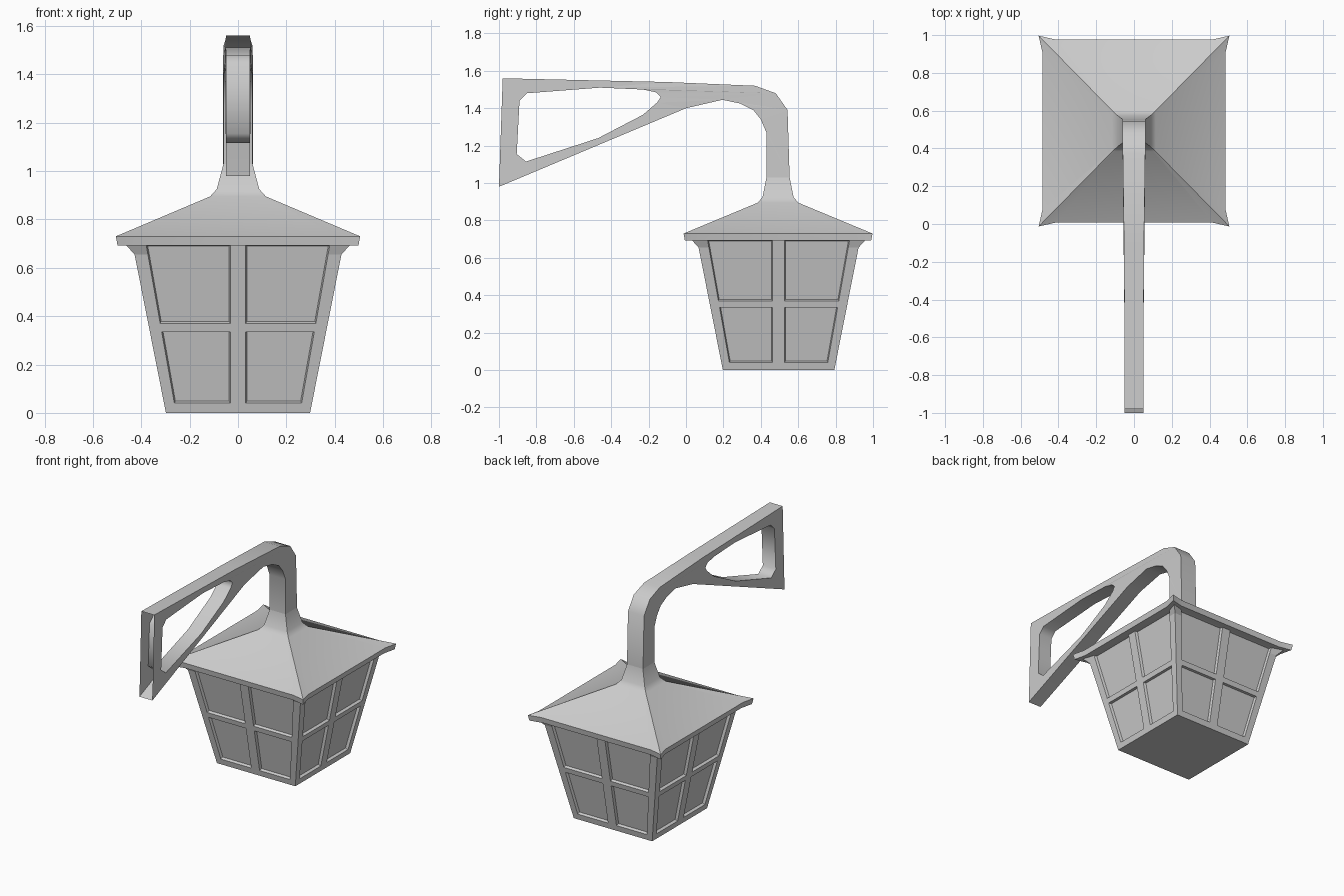
import bpy
import bmesh
import math

cube = bpy.data.objects.get("Cube")
if cube:
    bpy.data.objects.remove(cube)

CENTRE_Y = 0.495

grey = bpy.data.materials.new("plain_grey")
grey.use_nodes = True
GREY = (0.6, 0.6, 0.6, 1)
grey.diffuse_color = GREY
grey.node_tree.nodes["Principled BSDF"].inputs["Base Color"].default_value = GREY


def finish(name, bm, smooth_angle=None):
    mesh = bpy.data.meshes.new(name)
    bm.to_mesh(mesh)
    bm.free()
    mesh.materials.append(grey)
    obj = bpy.data.objects.new(name, mesh)
    bpy.context.collection.objects.link(obj)
    if smooth_angle:
        bpy.ops.object.select_all(action='DESELECT')
        obj.select_set(True)
        bpy.context.view_layer.objects.active = obj
        bpy.ops.object.shade_smooth_by_angle(angle=math.radians(smooth_angle))
    return obj


def turn(side, across, out):
    """Point on one of four sides, counter-clockwise from the front."""
    x, y = across, -out
    for _ in range(side):
        x, y = -y, x
    return x, y


def bridge(bm, low, high):
    n = len(low)
    return [bm.faces.new((low[i], low[(i + 1) % n], high[(i + 1) % n], high[i]))
            for i in range(n)]


# Tapered lantern body: four walls with recessed window panes
bm = bmesh.new()
rows = [0, 0.04, 0.335, 0.37, 0.655, 0.692]
rings = []
for z in rows:
    half = 0.298 + 0.198 * z
    frame = 0.042 + 0.02 * z
    ring = []
    for side in range(4):
        for across in (-half, frame - half, -0.032, 0.032, half - frame):
            flare = 1.06 if across == -half and z == rows[-1] else 1
            x, y = turn(side, across * flare, half * flare)
            ring.append(bm.verts.new((x, y + CENTRE_Y, z)))
    rings.append(ring)
panes = []
for row, (low, high) in enumerate(zip(rings, rings[1:])):
    for col, face in enumerate(bridge(bm, low, high)):
        if row in (1, 3, 4) and col % 5 in (1, 3):
            panes.append(face)
bm.faces.new(rings[0][::-1])
bm.faces.new(rings[-1])
bm.normal_update()
bmesh.ops.inset_region(bm, faces=panes, thickness=0.005, depth=-0.018,
                       use_even_offset=True)
finish("lantern_body", bm)

# Hipped roof with flared corners, sweeping up into the stem
bm = bmesh.new()
profile = [  # half width x, half width y, corner flare, height
    (0.478, 0.478, 0.02, 0.692), (0.485, 0.485, 0.02, 0.73),
    (0.115, 0.108, 0, 0.895), (0.088, 0.083, 0, 0.925), (0.06, 0.062, 0, 1.03)]
rings = []
for hx, hy, flare, z in profile:
    ring = []
    for side in range(4):
        for across in (-1, -0.86, 0.86):
            x, y = turn(side, across, 1)
            grow = flare if across == -1 else 0
            ring.append(bm.verts.new((x * (hx + grow), CENTRE_Y - 0.003 + y * (hy + grow), z)))
    rings.append(ring)
for low, high in zip(rings, rings[1:]):
    bridge(bm, low, high)
bm.faces.new(rings[0][::-1])
finish("roof", bm, 30)

# Wall bracket: side outline with a cut-out, open at the wall and at the stem
outline = [(-0.98, 1.56), (-0.1, 1.54), (0.37, 1.52), (0.48, 1.48), (0.543, 1.39),
           (0.554, 1.03), (0.43, 1.03), (0.43, 1.27), (0.4, 1.34), (0.36, 1.39),
           (0.29, 1.425), (0.195, 1.445), (0, 1.4), (-1, 0.98)]
opening = [(-0.85, 1.48), (-0.46, 1.51), (-0.23, 1.5), (-0.16, 1.485), (-0.135, 1.46),
           (-0.155, 1.43), (-0.23, 1.365), (-0.47, 1.24), (-0.855, 1.115),
           (-0.905, 1.155), (-0.89, 1.44)]
curve = bpy.data.curves.new("bracket_outline", 'CURVE')
curve.dimensions = '2D'
curve.fill_mode = 'BOTH'
curve.extrude = 1
for points in (outline, opening):
    spline = curve.splines.new('POLY')
    spline.points.add(len(points) - 1)
    for point, (y, z) in zip(spline.points, points):
        point.co = (y, z, 0, 1)
    spline.use_cyclic_u = True
helper = bpy.data.objects.new("bracket_outline", curve)
bpy.context.collection.objects.link(helper)
filled = helper.to_mesh()
bm = bmesh.new()
bm.from_mesh(filled)
helper.to_mesh_clear()
bpy.data.objects.remove(helper)
for v in bm.verts:
    y, z, side = v.co
    v.co = (side * (0.053 + 0.008 * min(y / 0.45, 1) if y > 0 else side * side * (0.053 + 0.004 * y)), y, z)
bmesh.ops.remove_doubles(bm, verts=bm.verts, dist=0.0005)
bmesh.ops.recalc_face_normals(bm, faces=bm.faces)
ends = [f for f in bm.faces
        if all(v.co.y < -0.97 for v in f.verts) or all(v.co.z < 1.04 and v.co.y > 0.4 for v in f.verts)]
bmesh.ops.delete(bm, geom=ends, context='FACES')
finish("wall_bracket", bm)
